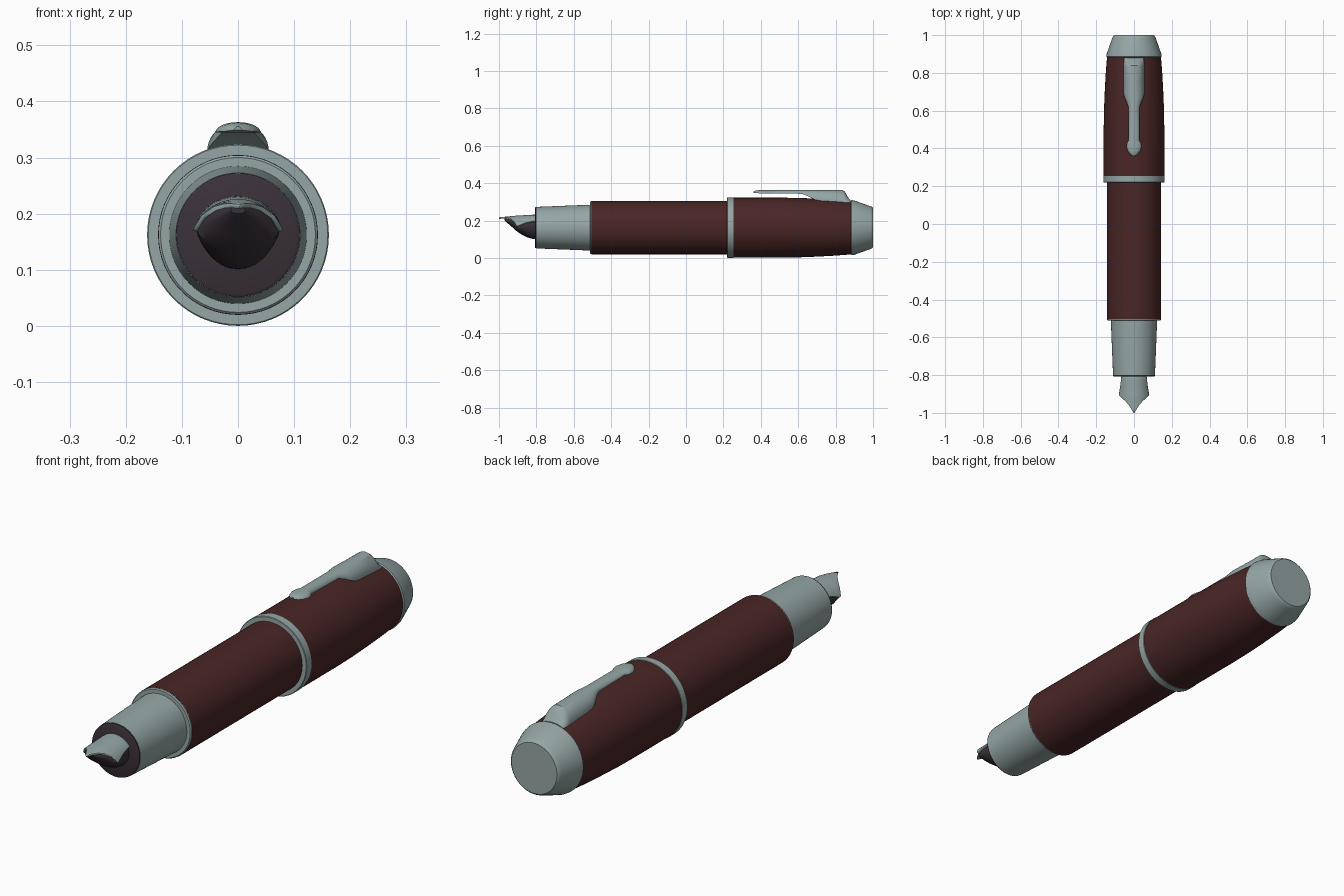
import bpy, bmesh, math

ZC = 0.162  # height of the pen axis


def material(name, rgb):
    m = bpy.data.materials.new(name)
    m.diffuse_color = (*rgb, 1)
    return m


STEEL = material("grey_steel", (0.30, 0.385, 0.38))
RED = material("dark_red", (0.068, 0.019, 0.019))
DARK = material("dark_plum", (0.042, 0.031, 0.040))


def finish(name, bm, mat, angle=30):
    bmesh.ops.recalc_face_normals(bm, faces=bm.faces)
    me = bpy.data.meshes.new(name)
    bm.to_mesh(me)
    bm.free()
    me.materials.append(mat)
    ob = bpy.data.objects.new(name, me)
    bpy.context.collection.objects.link(ob)
    bpy.ops.object.select_all(action='DESELECT')
    ob.select_set(True)
    bpy.context.view_layer.objects.active = ob
    bpy.ops.object.shade_smooth_by_angle(angle=math.radians(angle))
    return ob


def loft(name, rings, mat, closed=True, caps=True):
    bm = bmesh.new()
    vs = [[bm.verts.new(p) for p in r] for r in rings]
    n = len(vs[0])
    for a, b in zip(vs, vs[1:]):
        for i in range(n if closed else n - 1):
            j = (i + 1) % n
            bm.faces.new((a[i], a[j], b[j], b[i]))
    if caps:
        bm.faces.new(vs[0])
        bm.faces.new(vs[-1])
    return finish(name, bm, mat)


def turned(name, profile, mat, seg=64):
    # solid of revolution around the pen axis, profile of (y, radius)
    rings = [[(r * math.cos(2 * math.pi * i / seg), y, ZC + r * math.sin(2 * math.pi * i / seg))
              for i in range(seg)] for y, r in profile]
    return loft(name, rings, mat)


# turned body parts
turned("grip_end_disc", [(-0.808, 0.104), (-0.805, 0.110), (-0.79, 0.110)], DARK)
turned("grip", [(-0.80, 0.111), (-0.70, 0.115), (-0.50, 0.123)], STEEL)
turned("barrel_ring", [(-0.512, 0.138), (-0.508, 0.142), (-0.503, 0.142)], STEEL)
turned("barrel", [(-0.504, 0.1425), (0.24, 0.1425)], RED)
turned("cap_ring", [(0.22, 0.160), (0.222, 0.162), (0.253, 0.162), (0.255, 0.160)], STEEL)
turned("cap", [(0.25, 0.1605), (0.50, 0.1605), (0.60, 0.159), (0.70, 0.155),
               (0.80, 0.1495), (0.882, 0.143)], RED)
turned("cap_finial", [(0.882, 0.143), (0.886, 0.147), (0.90, 0.145), (0.985, 0.115),
                      (0.995, 0.111), (1.0, 0.105)], STEEL)


# clip: domed sections of (y, half width, bottom z, top z)
def dome(y, w, lo, hi, n=20):
    return [(w * math.cos(math.pi * i / n), y, lo + (hi - lo) * math.sin(math.pi * i / n))
            for i in range(n + 1)]


clip = [(0.360, 0.006, 0.349, 0.355), (0.368, 0.020, 0.347, 0.359), (0.385, 0.033, 0.346, 0.362),
        (0.41, 0.040, 0.345, 0.363), (0.43, 0.037, 0.345, 0.363), (0.443, 0.028, 0.345, 0.363),
        (0.62, 0.030, 0.343, 0.363), (0.645, 0.039, 0.333, 0.363), (0.67, 0.050, 0.321, 0.363),
        (0.69, 0.055, 0.311, 0.363), (0.76, 0.055, 0.300, 0.363), (0.838, 0.055, 0.293, 0.363),
        (0.850, 0.055, 0.291, 0.354), (0.865, 0.054, 0.290, 0.325), (0.880, 0.053, 0.288, 0.308)]
loft("clip", [dome(*s) for s in clip], STEEL)


# nib: arched sheet trimmed to a point, sections of (y, half width, top z)
def arch(y, w, top, n=20):
    pts = []
    for i in range(n + 1):
        x = w * math.sin(math.pi * (i / n - 0.5))
        pts.append((x, y, 0.15 + (top - 0.15) * math.sqrt(1 - (x / 0.083) ** 2)))
    return pts


nib = [(-0.78, 0.066, 0.232), (-0.82, 0.068, 0.231), (-0.86, 0.073, 0.229), (-0.90, 0.080, 0.226),
       (-0.908, 0.079, 0.226), (-0.92, 0.066, 0.225), (-0.94, 0.044, 0.223), (-0.96, 0.027, 0.221),
       (-0.98, 0.014, 0.219), (-1.0, 0.003, 0.217)]
bm_nib = loft("nib", [arch(*s) for s in nib], STEEL, closed=False, caps=False)
if sum(p.normal.z for p in bm_nib.data.polygons) < 0:
    bm_nib.data.flip_normals()
sol = bm_nib.modifiers.new("thickness", 'SOLIDIFY')
sol.thickness = 0.008
sol.offset = -1


# feed under the nib: rounded belly with an arched top, sections of (y, half width, bottom z, top z)
def belly(y, w, lo, hi, n=32):
    mid = min(0.168, hi - 0.005) if lo < 0.16 else (lo + hi) / 2
    out = []
    for i in range(n):
        t = 2 * math.pi * i / n
        s = math.sin(t)
        out.append((w * math.cos(t), y, mid + s * ((hi - mid) if s > 0 else (mid - lo))))
    return out


feed = [(-0.79, 0.062, 0.100, 0.224), (-0.82, 0.066, 0.102, 0.223), (-0.85, 0.070, 0.110, 0.221),
        (-0.88, 0.073, 0.125, 0.219), (-0.905, 0.072, 0.143, 0.217), (-0.925, 0.052, 0.161, 0.215),
        (-0.945, 0.033, 0.178, 0.214), (-0.97, 0.013, 0.200, 0.212)]
loft("feed", [belly(*s) for s in feed], DARK)
